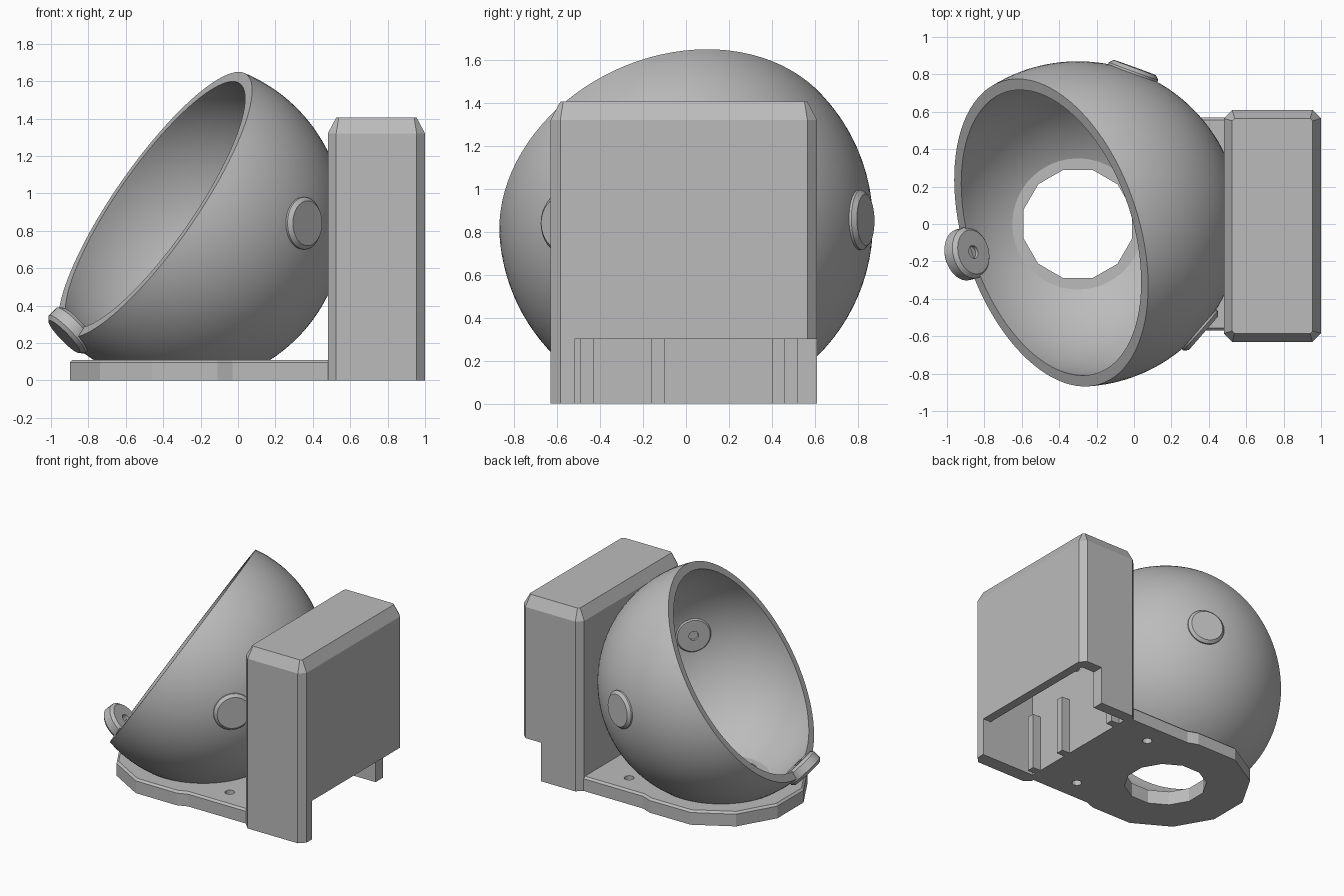
import bpy, bmesh, math
from mathutils import Vector, Matrix

if "Cube" in bpy.data.objects:
    bpy.data.objects.remove(bpy.data.objects["Cube"])

grey = bpy.data.materials.new("plain grey")
grey.use_nodes = True
COLOUR = (0.5, 0.5, 0.5, 1)
grey.diffuse_color = COLOUR
grey.node_tree.nodes["Principled BSDF"].inputs["Base Color"].default_value = COLOUR

CENTRE = Vector((-0.3, 0, 0.84))
R_OUT, R_IN, RIM = 0.87, 0.81, 0.18


def direction(azimuth, elevation):
    a, e = math.radians(azimuth), math.radians(elevation)
    return Vector((math.cos(a) * math.cos(e), math.sin(a) * math.cos(e), math.sin(e)))


def finish(name, bm):
    bmesh.ops.recalc_face_normals(bm, faces=bm.faces)
    mesh = bpy.data.meshes.new(name)
    bm.to_mesh(mesh)
    bm.free()
    mesh.materials.append(grey)
    ob = bpy.data.objects.new(name, mesh)
    bpy.context.collection.objects.link(ob)
    return ob


def select(ob):
    bpy.ops.object.select_all(action='DESELECT')
    ob.select_set(True)
    bpy.context.view_layer.objects.active = ob


def smooth(ob):
    select(ob)
    bpy.ops.object.shade_smooth_by_angle(angle=math.radians(30))


def cut(ob, *cutters):
    for c in cutters:
        mod = ob.modifiers.new("cut", 'BOOLEAN')
        mod.operation, mod.solver, mod.object = 'DIFFERENCE', 'EXACT', c
        select(ob)
        bpy.ops.object.modifier_apply(modifier=mod.name)
        bpy.data.objects.remove(c)


def block(name, lo, hi):
    bm = bmesh.new()
    lo, hi = Vector(lo), Vector(hi)
    bmesh.ops.create_cube(bm, size=1)
    for v in bm.verts:
        v.co = Vector([l + (c + 0.5) * (h - l) for l, h, c in zip(lo, hi, v.co)])
    return finish(name, bm)


def rod(name, start, axis, length, radius, sides=32, spin=0.0):
    bm = bmesh.new()
    axis = Vector(axis).normalized()
    turn = axis.to_track_quat('Z', 'Y').to_matrix().to_4x4()
    place = Matrix.Translation(Vector(start) + axis * length / 2) @ turn @ Matrix.Rotation(spin, 4, 'Z')
    bmesh.ops.create_cone(bm, cap_ends=True, segments=sides, radius1=radius,
                          radius2=radius, depth=length, matrix=place)
    return finish(name, bm)


def loft(name, loops):
    """Stack equal-sized outlines into a closed solid."""
    bm = bmesh.new()
    rings = [[bm.verts.new(p) for p in loop] for loop in loops]
    n = len(rings[0])
    for a, b in zip(rings, rings[1:]):
        for i in range(n):
            j = (i + 1) % n
            bm.faces.new((a[i], a[j], b[j], b[i]))
    bm.faces.new(rings[0])
    bm.faces.new(rings[-1])
    return finish(name, bm)


# Spherical shell, turned about the axis of its slanted opening
opening = direction(198, 33.5)
STEPS = 40


def arc(radius):
    first = math.acos(RIM / radius)
    return [(radius * math.sin(t), radius * math.cos(t))
            for t in (first + (math.pi - first) * i / STEPS for i in range(STEPS + 1))]


bm = bmesh.new()
profile = arc(R_OUT)[::-1] + arc(R_IN)
verts = [bm.verts.new((x, 0, z)) for x, z in profile]
edges = [bm.edges.new(pair) for pair in zip(verts, verts[1:])]
bmesh.ops.spin(bm, geom=verts + edges, cent=(0, 0, 0), axis=(0, 0, 1),
               angle=math.tau, steps=96, use_merge=False)
bmesh.ops.remove_doubles(bm, verts=bm.verts, dist=0.0005)
bm.transform(Matrix.Translation(CENTRE) @ opening.to_track_quat('Z', 'Y').to_matrix().to_4x4())
shell = finish("ball_shell", bm)

# Trim the shell to the base and the housing, and open the cable hole
discs = {"right": direction(-41, 0), "left": direction(70, 1), "lower": direction(195, -43)}
cut(shell,
    block("trim_floor", (-2, -2, -1), (2, 2, 0.1)),
    block("trim_wall", (0.5, -2, -1), (2, 2, 3)),
    rod("cable_cut", (0.3, 0, 0.74), (1, 0, 0), 0.4, 0.09))
smooth(shell)

# Round screw bosses through the shell, each with a blind hole on the inside
for side, d in discs.items():
    boss = rod(side + "_boss", CENTRE + d * 0.79, d, 0.1, 0.14)
    bev = boss.modifiers.new("edge", 'BEVEL')
    bev.width, bev.segments, bev.limit_method = 0.02, 1, 'ANGLE'
    select(boss)
    bpy.ops.object.modifier_apply(modifier=bev.name)
    cut(boss, rod("screw_cut", CENTRE + d * 0.7, d, 0.16, 0.035, 20))
    smooth(boss)


# Base plate: faceted round end running into a straight strip
half = []
for angle in (165, 135, 105):
    half.append((-0.3 + 0.62 * math.cos(math.radians(angle)),
                 0.62 * math.sin(math.radians(angle))))
half += [(-0.11, 0.6), (-0.03, 0.57), (0.52, 0.57)]
outline = half + [(x, -y) for x, y in reversed(half)]


def plate_ring(z, scale):
    return [(-0.3 + (x + 0.3) * scale, y * scale, z) for x, y in outline]


plate = loft("base_plate", [plate_ring(0, 1), plate_ring(0.095, 1), plate_ring(0.11, 0.975)])
cut(plate, rod("centre_cut", (-0.3, 0, -0.1), (0, 0, 1), 0.4, 0.3, 12, 0.26),
    *[rod("screw_cut", (0.21, y, -0.1), (0, 0, 1), 0.4, 0.035, 20) for y in (0.4, -0.4)])


# Housing: tall box with chamfered corners and top
def housing_ring(z, inset):
    x0, x1, y0, y1, c = 0.48 + inset, 1 - inset, -0.63 + inset, 0.61 - inset, 0.045 - 0.7 * inset
    return [(x0 + c, y0, z), (x1 - c, y0, z), (x1, y0 + c, z), (x1, y1 - c, z),
            (x1 - c, y1, z), (x0 + c, y1, z), (x0, y1 - c, z), (x0, y0 + c, z)]


housing = loft("housing", [housing_ring(0, 0), housing_ring(1.32, 0), housing_ring(1.405, 0.045)])
cut(housing,
    block("cavity_cut", (0.53, -0.52, -0.1), (0.93, 0.52, 1.32)),
    block("rear_cut", (0.82, -0.52, -0.2), (1.2, 0.8, 0.3)),
    rod("cable_cut", (0.3, 0, 0.74), (1, 0, 0), 0.4, 0.09))

# Ribs on the inner wall of the housing
for name, y in (("right_rib", -0.46), ("middle_rib", -0.13), ("left_rib", 0.43)):
    block(name, (0.52, y - 0.03, 0), (0.6, y + 0.03, 0.45))
